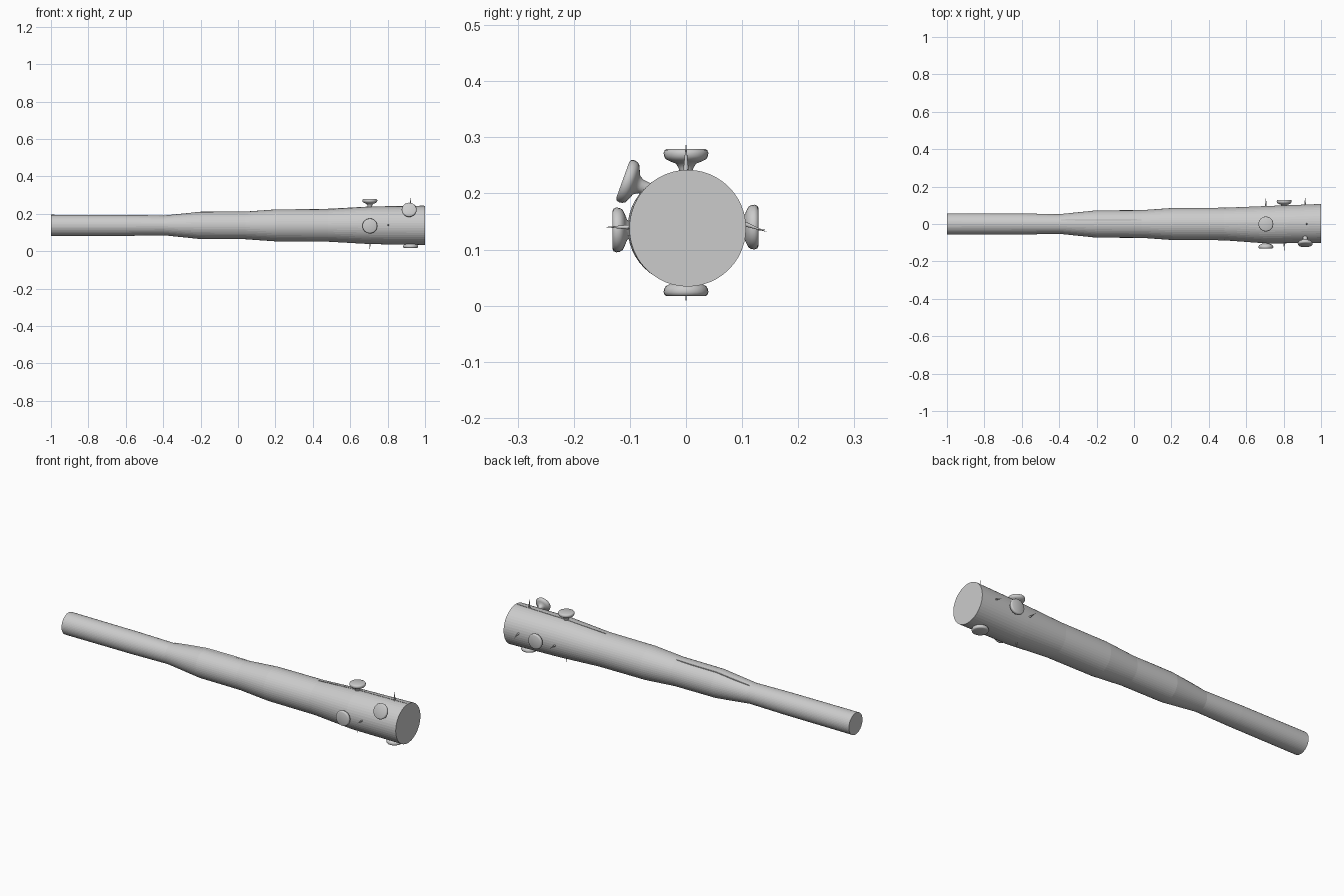
import bpy, bmesh, math
from mathutils import Vector

if "Cube" in bpy.data.objects:
    bpy.data.objects.remove(bpy.data.objects["Cube"])

def lathe(name, rings, axis, sides, smooth):
    """rings: (centre, radius); radius 0 makes a point. Open ends are capped."""
    bm = bmesh.new()
    axis = Vector(axis).normalized()
    u = axis.orthogonal().normalized()
    v = axis.cross(u)
    loops = []
    for c, r in rings:
        c = Vector(c)
        if r == 0:
            loops.append([bm.verts.new(c)])
        else:
            loops.append([bm.verts.new(c + r * (math.cos(a) * u + math.sin(a) * v))
                          for a in (2 * math.pi * i / sides for i in range(sides))])
    for a, b in zip(loops, loops[1:]):
        for i in range(sides):
            j = (i + 1) % sides
            quad = [a[i % len(a)], a[j % len(a)], b[j % len(b)], b[i % len(b)]]
            bm.faces.new(list(dict.fromkeys(quad)))
    for loop in (loops[0], loops[-1]):
        if len(loop) > 1:
            bm.faces.new(loop)
    return finish(name, bm, smooth)

def finish(name, bm, smooth=False):
    bmesh.ops.recalc_face_normals(bm, faces=bm.faces)
    me = bpy.data.meshes.new(name)
    bm.to_mesh(me)
    bm.free()
    ob = bpy.data.objects.new(name, me)
    bpy.context.collection.objects.link(ob)
    if smooth:
        bpy.context.view_layer.objects.active = ob
        ob.select_set(True)
        bpy.ops.object.shade_smooth_by_angle(angle=math.radians(45))
        ob.select_set(False)
    return ob

# Bat body: x, y centre, radius
ZC = 0.138
BODY = [(-1, 0, .057), (-.6, 0, .056), (-.395, 0, .053), (-.2, 0, .073), (.04, 0, .074),
        (.21, 0, .086), (.48, 0, .087), (.71, -.004, .100), (1, .003, .104)]
lathe("bat_body", [((x, y, ZC), r) for x, y, r in BODY], (1, 0, 0), 48, False)

# Nails driven through the barrel: distance from tip, radius
NAIL = [(0, 0), (.015, .0015), (.04, .004), (.12, .007), (.225, .011), (.240, .013),
        (.248, .018), (.252, .028), (.256, .036), (.261, .039), (.267, .040),
        (.272, .038), (.274, .034), (.274, 0)]

def nail(name, tip, direction):
    tip, d = Vector(tip), Vector(direction).normalized()
    lathe(name, [(tip + d * t, r) for t, r in NAIL], d, 24, True)

nail("nail_top", (.705, 0, .005), (0, 0, 1))
nail("nail_bottom", (.923, 0, .291), (0, 0, -1))
nail("nail_front", (.705, .143, .135), (0, -1, 0))
nail("nail_back", (.803, -.145, .140), (0, 1, 0))
nail("nail_tilted", (.915, .145, .131), (0, -.94, .34))

# Thin splinters running along the top of the wood
def splinter(name, xs, y, width, lift):
    bm = bmesh.new()
    prev = None
    for k, x in enumerate(xs):
        for (x0, c0, r0), (x1, c1, r1) in zip(BODY, BODY[1:]):
            if x0 <= x <= x1:
                f = (x - x0) / (x1 - x0)
                c, r = c0 + f * (c1 - c0), r0 + f * (r1 - r0)
        w = width * (.4 if k in (0, len(xs) - 1) else 1) / 2
        z = ZC + math.sqrt(r * r - (y - c) ** 2)
        ring = [bm.verts.new((x, y + s * w, z + h))
                for s, h in ((-1, -.006), (1, -.006), (1, lift), (-1, lift))]
        if prev:
            for i in range(4):
                j = (i + 1) % 4
                bm.faces.new((prev[i], prev[j], ring[j], ring[i]))
        else:
            bm.faces.new(ring)
        prev = ring
    bm.faces.new(prev)
    finish(name, bm)

splinter("splinter_grip", (-.39, -.3, -.2, -.05, .04), .022, .012, .0015)
splinter("splinter_barrel", (.47, .6, .71, .85, .995), .003, .004, .0015)
